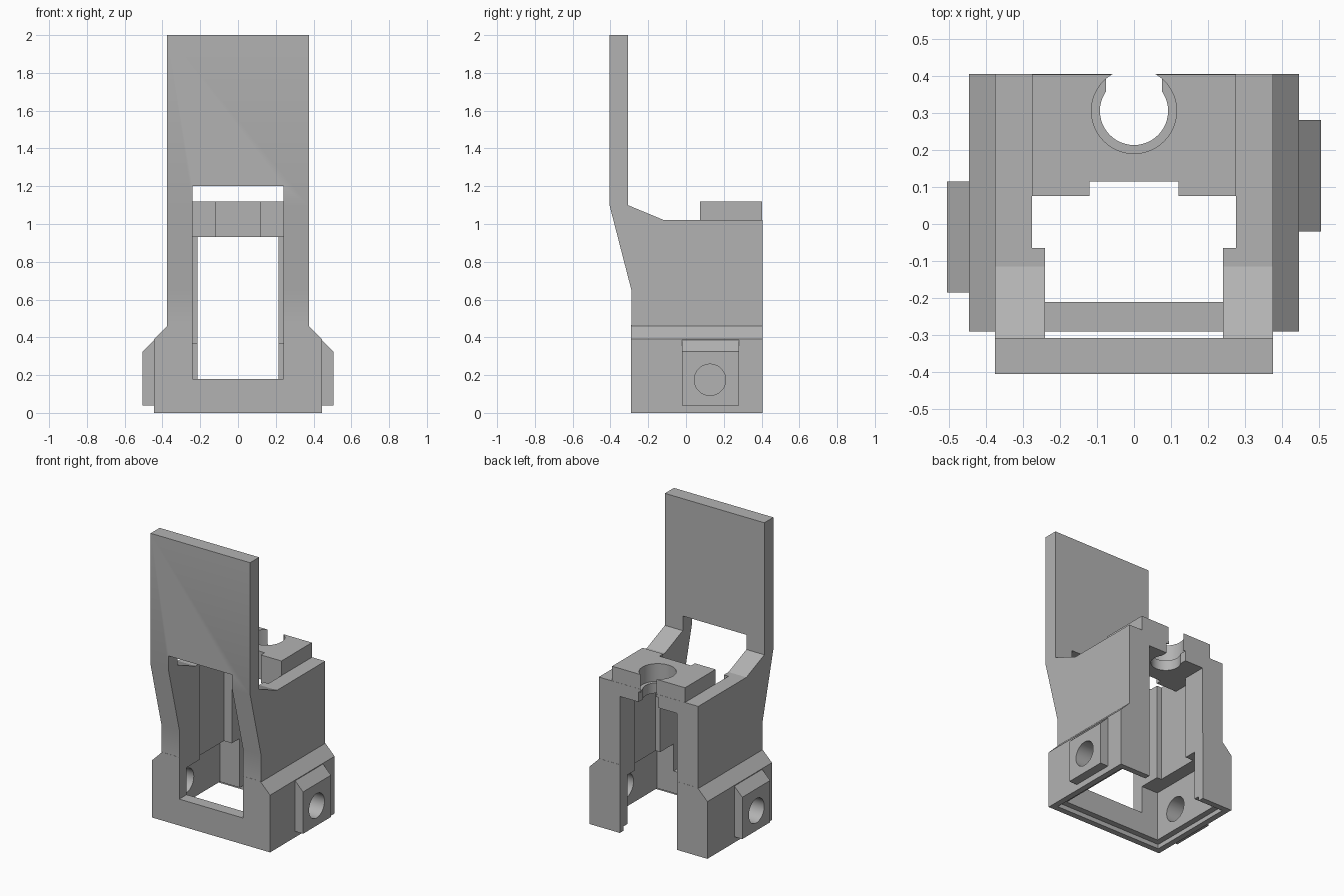
import bpy, bmesh, math
from mathutils import Vector

cube = bpy.data.objects.get("Cube")
if cube:
    bpy.data.objects.remove(cube, do_unlink=True)

grey = bpy.data.materials.new("plain grey")
grey.use_nodes = True
COLOR = (0.45, 0.45, 0.45, 1)
grey.diffuse_color = COLOR
grey.node_tree.nodes["Principled BSDF"].inputs["Base Color"].default_value = COLOR


def finish(name, bm):
    bmesh.ops.recalc_face_normals(bm, faces=bm.faces)
    mesh = bpy.data.meshes.new(name)
    bm.to_mesh(mesh)
    bm.free()
    mesh.materials.append(grey)
    obj = bpy.data.objects.new(name, mesh)
    bpy.context.collection.objects.link(obj)
    return obj


def prism(name, points, axis, lo, hi):
    """Extrude a closed outline along x, y or z from lo to hi."""
    def place(a, b):
        return {"x": (lo, a, b), "y": (a, lo, b), "z": (a, b, lo)}[axis]
    bm = bmesh.new()
    face = bm.faces.new([bm.verts.new(place(a, b)) for a, b in points])
    ext = bmesh.ops.extrude_face_region(bm, geom=[face])
    shift = Vector((axis == "x", axis == "y", axis == "z")) * (hi - lo)
    bmesh.ops.translate(bm, vec=shift,
                        verts=[v for v in ext["geom"] if isinstance(v, bmesh.types.BMVert)])
    return finish(name, bm)


def box(name, x0, x1, y0, y1, z0, z1):
    return prism(name, [(x0, y0), (x1, y0), (x1, y1), (x0, y1)], "z", z0, z1)


def disc(name, a, b, r, axis, lo, hi, n=48):
    pts = [(a + r * math.cos(math.tau * i / n), b + r * math.sin(math.tau * i / n))
           for i in range(n)]
    return prism(name, pts, axis, lo, hi)


def combine(target, other, operation):
    other.hide_render = True
    mod = target.modifiers.new(operation.lower(), "BOOLEAN")
    mod.operation = operation
    mod.solver = "EXACT"
    mod.object = other
    bpy.context.view_layer.objects.active = target
    bpy.ops.object.modifier_apply(modifier=mod.name)
    bpy.data.objects.remove(other, do_unlink=True)


# Flared base with sloped shoulders
holder = prism("holder_frame", [(-.445, 0), (.445, 0), (.445, .39), (.37, .465),
                                (-.37, .465), (-.445, .39)], "y", -.29, .405)

# Body and tall front plate share one side outline
side = [(-.289, .1), (.404, .1), (.404, 1.02), (-.115, 1.02), (-.308, 1.1),
        (-.308, 2), (-.405, 2), (-.405, 1.1), (-.289, .65)]
combine(holder, prism("body", side, "x", -.375, .375), "UNION")

# Raised clamp block at the back
combine(holder, box("clamp_block", -.275, .275, .075, .403, .95, 1.12), "UNION")

# Side bosses, staggered front to back
bosses = [(1, .13), (-1, -.035)]
for s, y in bosses:
    outline = [(s * .4, .04), (s * .505, .04), (s * .505, .325), (s * .4, .43)]
    combine(holder, prism("boss", outline, "y", y - .15, y + .15), "UNION")

# Hollows: front window, upper shaft, lower chamber, rim recess, back opening
hollows = [
    box("front_window", -.24, .24, -.6, 0, .18, 1.2),
    box("upper_shaft", -.275, .275, -.065, .075, .2, 1.3),
    box("under_clamp", -.275, .275, 0, .24, .2, .93),
    box("lower_chamber", -.365, .365, -.21, .325, -.1, .365),
    box("rim_recess", -.405, .405, -.25, .365, -.1, .03),
    box("back_opening", -.215, .215, .2, .6, -.1, .93),
    box("clamp_notch", -.12, .12, .05, .115, .8, 1.3),
    disc("clamp_seat", 0, .305, .115, "z", 1.0, 1.3),
    disc("clamp_bore", 0, .305, .092, "z", .8, 1.2),
    box("clamp_slot", -.075, .075, .32, .6, .8, 1.0),
]
for s, y in bosses:
    lo, hi = sorted((s * .3, s * .6))
    hollows.append(disc("boss_hole", y - .003, .175, .083, "x", lo, hi))
for cutter in hollows:
    combine(holder, cutter, "DIFFERENCE")

# Smooth the bores and keep the edges crisp
bpy.ops.object.select_all(action="DESELECT")
holder.select_set(True)
bpy.context.view_layer.objects.active = holder
bpy.ops.object.shade_smooth_by_angle(angle=math.radians(20))
